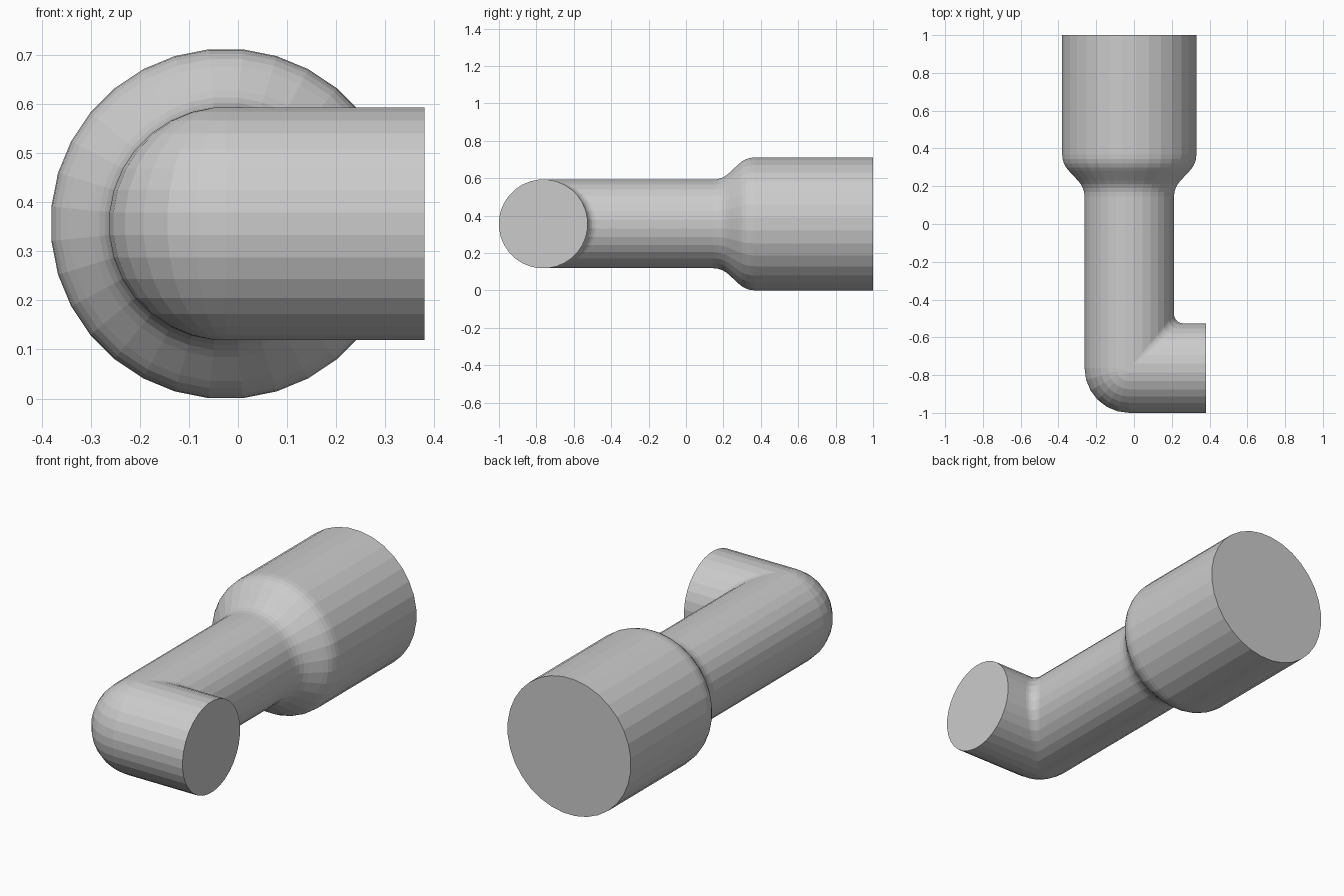
import bpy, bmesh
from math import cos, sin, pi, radians

if "Cube" in bpy.data.objects:
    bpy.data.objects.remove(bpy.data.objects["Cube"])

SIDES = 32
CX, CY, CZ = -0.025, -0.763, 0.356      # elbow joint centre
R_BIG, R_PIPE = 0.357, 0.238
FILLET = 0.05                           # inner elbow rounding
BEND = 0.12                             # shoulder rounding
ARC = 6

angles = [2 * pi * (i + 0.5) / SIDES for i in range(SIDES)]


def straight_ring(y, r):
    return [(CX + r * cos(a), y, CZ + r * sin(a)) for a in angles]


def elbow_ring(phi):
    # Outside half follows a ball, inside half a mitre with a growing fillet
    ring = []
    for a in angles:
        d = R_PIPE * cos(a)
        if d < 0:
            c, rad = 0, -d
        else:
            rad = FILLET * cos(a)
            c = d + rad
        ring.append((CX + c - rad * cos(phi), CY + c - rad * sin(phi),
                     CZ + R_PIPE * sin(a)))
    return ring


# Wide socket and its S-shaped shoulder
rings = [straight_ring(1.0, R_BIG)]
y_big, y_small = 0.367, 0.145
for i in range(5):
    t = radians(45) * i / 4
    rings.append(straight_ring(y_big - BEND * sin(t), R_BIG - BEND * (1 - cos(t))))
for i in range(4, -1, -1):
    t = radians(45) * i / 4
    rings.append(straight_ring(y_small + BEND * sin(t), R_PIPE + BEND * (1 - cos(t))))

# Elbow and side outlet
rings += [elbow_ring(pi / 2 * i / ARC) for i in range(ARC + 1)]
rings.append([(0.38, CY + R_PIPE * cos(a), CZ + R_PIPE * sin(a)) for a in angles])

# Skin the rings and close both ends
bm = bmesh.new()
loops = [[bm.verts.new(p) for p in ring] for ring in rings]
for a, b in zip(loops, loops[1:]):
    for i in range(SIDES):
        j = (i + 1) % SIDES
        bm.faces.new((a[i], a[j], b[j], b[i]))
bm.faces.new(loops[0])
bm.faces.new(loops[-1])
bmesh.ops.recalc_face_normals(bm, faces=bm.faces[:])

mesh = bpy.data.meshes.new("elbow_pipe")
bm.to_mesh(mesh)
bm.free()
pipe = bpy.data.objects.new("elbow_pipe", mesh)
bpy.context.collection.objects.link(pipe)
